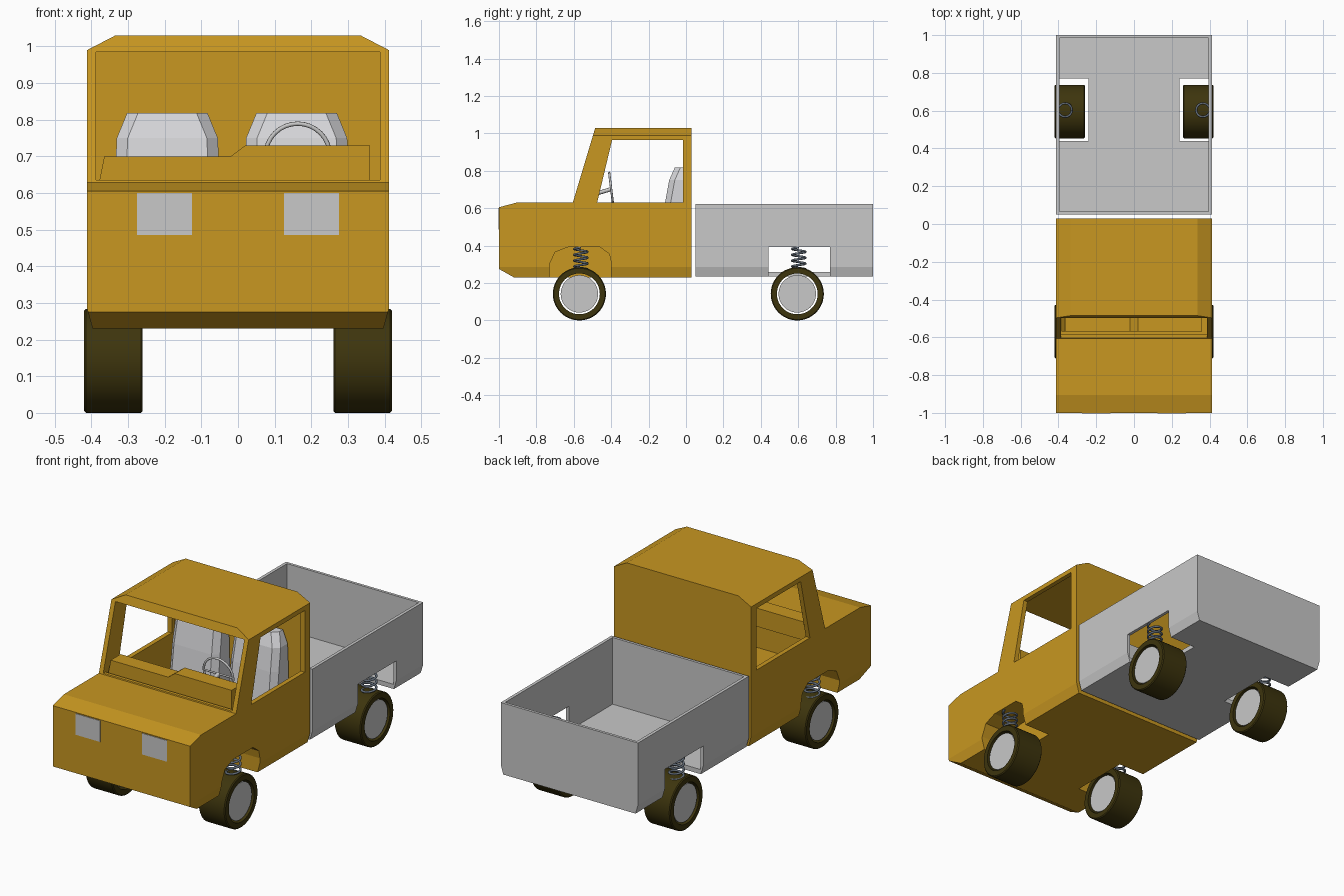
import bpy, bmesh, math
from mathutils import Vector, Matrix

if "Cube" in bpy.data.objects:
    bpy.data.objects.remove(bpy.data.objects["Cube"])


def material(name, rgb):
    m = bpy.data.materials.new(name)
    m.diffuse_color = (*rgb, 1)
    m.use_nodes = True
    m.node_tree.nodes["Principled BSDF"].inputs["Base Color"].default_value = m.diffuse_color
    return m


GOLD = material("gold_paint", (0.58, 0.31, 0.015))
GREY = material("light_grey", (0.58, 0.58, 0.58))
SEAT = material("pale_grey", (0.66, 0.66, 0.68))
TYRE = material("dark_rubber", (0.047, 0.035, 0.004))
STEEL = material("spring_steel", (0.13, 0.16, 0.20))


def make(name, bm, mat):
    bmesh.ops.recalc_face_normals(bm, faces=bm.faces)
    me = bpy.data.meshes.new(name)
    bm.to_mesh(me)
    bm.free()
    ob = bpy.data.objects.new(name, me)
    bpy.context.collection.objects.link(ob)
    if mat:
        me.materials.append(mat)
    return ob


def loft(name, rings, mat=None):
    """Closed skin through rings with equal point counts."""
    bm = bmesh.new()
    vs = [[bm.verts.new(p) for p in r] for r in rings]
    n = len(vs[0])
    for a, b in zip(vs, vs[1:]):
        for i in range(n):
            bm.faces.new((a[i], a[(i + 1) % n], b[(i + 1) % n], b[i]))
    bm.faces.new(vs[0])
    bm.faces.new(vs[-1])
    return make(name, bm, mat)


def prism(name, axis, pts, lo, hi, mat=None):
    """Extrude a (y,z) outline along x, or an (x,z) outline along y."""
    f = (lambda t, p: (t, *p)) if axis == "x" else (lambda t, p: (p[0], t, p[1]))
    return loft(name, [[f(t, p) for p in pts] for t in (lo, hi)], mat)


def box(name, x, y, z, mat=None):
    return prism(name, "y", [(x[0], z[0]), (x[1], z[0]), (x[1], z[1]), (x[0], z[1])], *y, mat)


def cut(ob, tool, op="DIFFERENCE"):
    bpy.context.view_layer.objects.active = ob
    m = ob.modifiers.new("cut", "BOOLEAN")
    m.operation, m.solver, m.object = op, "EXACT", tool
    bpy.ops.object.modifier_apply(modifier=m.name)
    bpy.data.objects.remove(tool)


def mirrored(pts):
    return pts + [(-x, z) for x, z in reversed(pts)]


# Cab: side outline trimmed by the front outline
cab = prism("cab", "x", [(-1, 0.275), (-0.92, 0.23), (0.03, 0.23), (0.03, 1.03), (-0.485, 1.03),
                         (-0.605, 0.63), (-0.905, 0.63), (-1, 0.605)], -0.5, 0.5, GOLD)
cut(cab, prism("trim", "y", mirrored([(0.397, 0.2), (0.397, 0.23), (0.412, 0.285), (0.412, 0.99),
                                      (0.335, 1.03), (0.335, 1.1)]), -1.2, 0.2), "INTERSECT")
# Interior, open through the windscreen
cut(cab, prism("cavity", "x", [(0.01, 0.26), (0.01, 0.985), (-0.65, 0.985), (-0.65, 0.636),
                               (-0.585, 0.636), (-0.585, 0.43), (-0.38, 0.43), (-0.38, 0.26)],
               -0.387, 0.387))
# Side windows
cut(cab, prism("window", "x", [(-0.475, 0.63), (-0.015, 0.63), (-0.015, 0.965), (-0.395, 0.965)],
               -0.6, 0.6))
# Front wheel arches
for s in (-1, 1):
    cut(cab, prism("arch", "x", [(-0.73, 0.1), (-0.73, 0.30), (-0.70, 0.365), (-0.63, 0.392),
                                 (-0.46, 0.392), (-0.41, 0.355), (-0.40, 0.31), (-0.40, 0.1)],
                   *sorted((s * 0.24, s * 0.6))))

# Stepped dashboard
prism("dashboard", "y", [(-0.385, 0.60), (-0.365, 0.70), (-0.02, 0.70), (0.02, 0.73),
                         (0.36, 0.73), (0.36, 0.60)], -0.57, -0.485, GOLD)

# Headlights
for side, s in (("left", -1), ("right", 1)):
    box("headlight_" + side, sorted((s * 0.125, s * 0.275)), (-1.003, -0.995), (0.485, 0.60), GREY)

# Cargo bed: open box with wheel cutouts
bed = prism("cargo_bed", "y", mirrored([(0.397, 0.235), (0.412, 0.285), (0.412, 0.622)]),
            0.05, 1.0, GREY)
cut(bed, box("cavity", (-0.395, 0.395), (0.065, 0.985), (0.26, 0.8)))
for s in (-1, 1):
    cut(bed, box("cutout", sorted((s * 0.24, s * 0.6)), (0.44, 0.77), (0.1, 0.392)))

# Seats: tapered backrest with bevelled front corners, and cushion
for side, x in (("left", -0.193), ("right", 0.16)):
    rings = []
    for z, w, f in ((0.40, 0.145, -0.14), (0.63, 0.143, -0.112), (0.75, 0.138, -0.09),
                    (0.818, 0.11, -0.06)):
        b = 0.0
        rings.append([(x - w, b, z), (x - w, f + 0.03, z), (x - w + 0.03, f, z),
                      (x + w - 0.03, f, z), (x + w, f + 0.03, z), (x + w, b, z)])
    loft("seat_back_" + side, rings, SEAT)
    box("seat_cushion_" + side, (x - 0.14, x + 0.14), (-0.34, -0.005), (0.26, 0.42), SEAT)


def lathe_x(name, prof, centre, mat, n=48, closed=False):
    """Spin an (x, radius) profile around the x axis."""
    bm = bmesh.new()
    rings = [[bm.verts.new((centre[0] + x, centre[1] + r * math.cos(2 * math.pi * i / n),
                            centre[2] + r * math.sin(2 * math.pi * i / n))) for i in range(n)]
             for x, r in prof]
    pairs = list(zip(rings, rings[1:])) + ([(rings[-1], rings[0])] if closed else [])
    for a, b in pairs:
        for i in range(n):
            bm.faces.new((a[i], a[(i + 1) % n], b[(i + 1) % n], b[i]))
    if not closed:
        bm.faces.new(rings[0])
        bm.faces.new(rings[-1])
    return smooth(make(name, bm, mat))


def smooth(ob):
    bpy.ops.object.select_all(action="DESELECT")
    ob.select_set(True)
    bpy.context.view_layer.objects.active = ob
    bpy.ops.object.shade_smooth_by_angle(angle=math.radians(30))
    return ob


def tube(name, pts, radius, mat, cyclic=False):
    cu = bpy.data.curves.new(name, "CURVE")
    cu.dimensions, cu.bevel_depth, cu.bevel_resolution = "3D", radius, 2
    cu.use_fill_caps = True
    sp = cu.splines.new("POLY")
    sp.points.add(len(pts) - 1)
    for p, q in zip(sp.points, pts):
        p.co = (*q, 1)
    sp.use_cyclic_u = cyclic
    ob = bpy.data.objects.new(name, cu)
    bpy.context.collection.objects.link(ob)
    cu.materials.append(mat)
    return ob


# Wheels and coil springs
for end, y in (("front", -0.57), ("rear", 0.595)):
    for side, s in (("left", -1), ("right", 1)):
        tag = f"_{end}_{side}"
        c = (s * 0.34, y, 0.142)
        lathe_x("tyre" + tag, [(-0.08, 0.109), (-0.08, 0.137), (-0.075, 0.142), (0.075, 0.142),
                               (0.08, 0.137), (0.08, 0.109)], c, TYRE, closed=True)
        lathe_x("hub" + tag, [(-0.072, 0.1), (0.072, 0.1)], c, GREY)
        coil = []
        for i in range(81):
            a = 2 * math.pi * 4 * i / 80
            coil.append((s * 0.365 + 0.036 * math.cos(a), y + 0.008 + 0.036 * math.sin(a),
                         0.265 + 0.125 * i / 80))
        tube("spring" + tag, coil, 0.006, STEEL)

# Steering wheel: rim, spokes and column
centre = Vector((0.163, -0.40, 0.702))
tilt = Matrix.Rotation(math.radians(97), 3, "X")


def on_rim(a):
    return centre + tilt @ Vector((0.088 * math.cos(a), 0.088 * math.sin(a), 0))


tube("steering_rim", [on_rim(2 * math.pi * i / 32) for i in range(32)], 0.006, GREY, True)
for i, a in enumerate((0, 180, 270)):
    tube(f"steering_spoke_{i + 1}", [centre, on_rim(math.radians(a))], 0.005, GREY)
tube("steering_column", [centre, (0.163, -0.50, 0.672)], 0.011, GREY)
